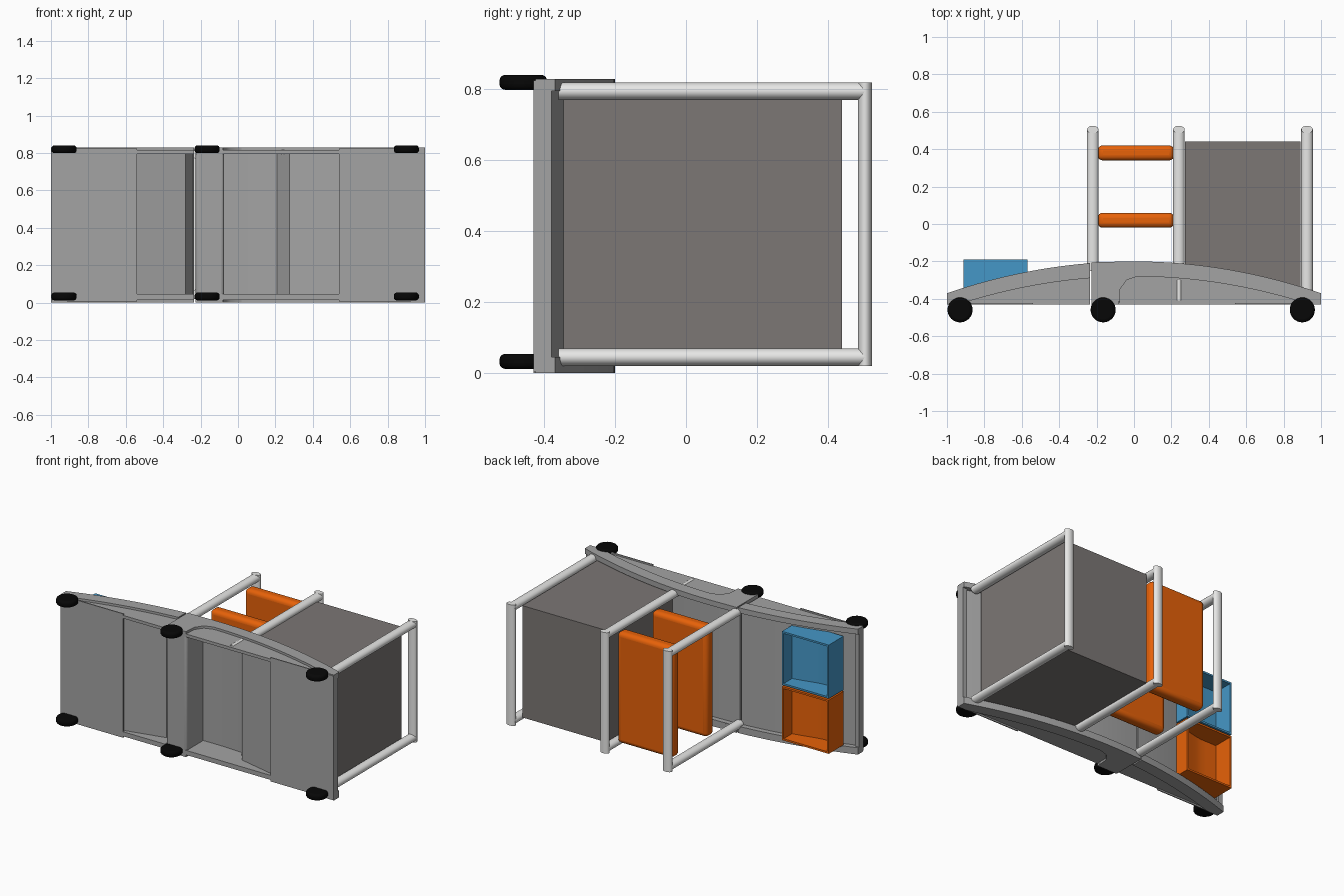
import bpy, bmesh, math
from mathutils import Matrix

old = bpy.data.objects.get("Cube")
if old:
    bpy.data.objects.remove(old, do_unlink=True)


def material(name, rgb):
    m = bpy.data.materials.new(name)
    m.use_nodes = True
    m.diffuse_color = (*rgb, 1)
    bsdf = m.node_tree.nodes["Principled BSDF"]
    bsdf.inputs["Base Color"].default_value = (*rgb, 1)
    bsdf.inputs["Roughness"].default_value = 0.6
    return m


GRAY = material("chassis gray", (0.37, 0.37, 0.37))
PALE = material("pale tube gray", (0.80, 0.80, 0.79))
DARK = material("dark warm gray", (0.20, 0.184, 0.178))
ORANGE = material("orange", (0.89, 0.135, 0.003))
BLUE = material("blue", (0.06, 0.31, 0.57))
BLACK = material("wheel black", (0.002, 0.002, 0.002))


def finish(name, bm, mat, bevel=0, segments=4):
    bmesh.ops.recalc_face_normals(bm, faces=bm.faces)
    me = bpy.data.meshes.new(name)
    bm.to_mesh(me)
    bm.free()
    me.materials.append(mat)
    ob = bpy.data.objects.new(name, me)
    bpy.context.collection.objects.link(ob)
    if bevel:
        mod = ob.modifiers.new("soft edges", 'BEVEL')
        mod.width, mod.segments = bevel, segments
    bpy.ops.object.select_all(action='DESELECT')
    ob.select_set(True)
    bpy.context.view_layer.objects.active = ob
    bpy.ops.object.shade_smooth_by_angle(angle=math.radians(40))
    return ob


def box(name, xs, ys, zs, mat, bevel=0):
    bm = bmesh.new()
    bmesh.ops.create_cube(bm, size=1)
    for v in bm.verts:
        v.co = [a + (b - a) * (c + 0.5) for (a, b), c in zip((xs, ys, zs), v.co)]
    return finish(name, bm, mat, bevel)


def prism(name, outline, zs, mat):
    """Extrude an outline in x and y between two heights."""
    bm = bmesh.new()
    face = bm.faces.new([bm.verts.new((x, y, zs[0])) for x, y in outline])
    new = bmesh.ops.extrude_face_region(bm, geom=[face])["geom"]
    bmesh.ops.translate(bm, vec=(0, 0, zs[1] - zs[0]),
                        verts=[g for g in new if isinstance(g, bmesh.types.BMVert)])
    return finish(name, bm, mat)


def rod(name, center, axis, length, radii, mat, bevel=0, sides=24):
    """Elliptical cylinder along y or z."""
    bm = bmesh.new()
    bmesh.ops.create_cone(bm, cap_ends=True, segments=sides, radius1=1, radius2=1, depth=1)
    size = Matrix.Diagonal((radii[0], radii[1], length, 1))
    turn = Matrix.Rotation(math.radians(90), 4, 'X') if axis == 'Y' else Matrix()
    bm.transform(Matrix.Translation(center) @ turn @ size)
    return finish(name, bm, mat, bevel)


def arch(x):
    return -0.2 - 0.17 * x * x


def on_deck(x):
    return max(arch(x) - 0.045, -0.345)


def band(x0, x1, top, bottom, steps=20):
    """Outline of a curved strip between two height functions."""
    xs = [x0 + (x1 - x0) * i / steps for i in range(steps + 1)]
    return [(x, top(x)) for x in xs] + [(x, bottom(x)) for x in reversed(xs)]


def bin_tray(name, xs, zs, mat, wall=0.012):
    """Thin-walled bin standing on the deck, open to the back."""
    (x0, x1), (z0, z1), top = xs, zs, -0.19
    for part, a, b in (("outer", x0, x0 + wall), ("inner", x1 - wall, x1)):
        prism(f"{name}_{part}_wall", band(a, b, lambda x: top, on_deck, 1), zs, mat)
    for part, a, b in (("lower", z0, z0 + wall), ("upper", z1 - wall, z1)):
        prism(f"{name}_{part}_wall", band(x0, x1, lambda x: top, on_deck, 8), (a, b), mat)
    prism(name + "_base", band(x0, x1, lambda x: on_deck(x) + 0.025, on_deck, 8), zs, mat)


FLOOR, WIDTH = -0.43, 0.83

# Two arched chassis halves with a narrow joint between them
for side, x0, x1 in (("right", -1, -0.235), ("left", -0.226, 1)):
    prism(side + "_deck", band(x0, x1, lambda x: arch(x) - 0.035,
                               lambda x: max(arch(x) - 0.055, FLOOR + 0.005)),
          (0.035, 0.80), GRAY)
    for end, rim, wall in (("lower", (0.0, 0.045), (0.015, 0.045)),
                           ("upper", (0.795, WIDTH), (0.795, 0.815))):
        prism(f"{side}_{end}_arch_rim", band(x0, x1, arch,
              lambda x: max(arch(x) - 0.08, FLOOR + 0.005)), rim, GRAY)
        prism(f"{side}_{end}_side_wall", band(x0, x1, lambda x: arch(x) - 0.05,
              lambda x: FLOOR), wall, GRAY)

# Underside panels, sloping floors behind them, end caps and centre post
for side, s, bend, inner in (("right", -1, -0.28, -0.235), ("left", 1, 0.275, 0.20)):
    box(side + "_underside_panel", sorted((0.54 * s, s)), (FLOOR, -0.423), (0.005, 0.825), GRAY)
    box(side + "_end_cap", sorted((0.97 * s, s)), (FLOOR, -0.38), (0.005, 0.825), GRAY)
    prism(side + "_sloping_floor", [(0.56 * s, -0.415), (bend, -0.35), (inner, -0.25),
          (bend, arch(bend) - 0.05), (0.56 * s, arch(0.56) - 0.045)], (0.04, 0.80), GRAY)
box("center_post", (-0.226, -0.075), (FLOOR, -0.25), (0.005, 0.822), GRAY, 0.015)
for end, zs in (("lower", (0.0, 0.04)), ("upper", (0.795, WIDTH))):
    prism(f"post_{end}_cheek", [(-0.226, FLOOR), (-0.08, FLOOR), (-0.075, -0.35),
          (-0.04, -0.30), (0.02, -0.28), (0.02, -0.2), (-0.226, -0.205)], zs, GRAY)

# Wheels in three pairs
for place, x in (("right", -0.93), ("middle", -0.165), ("left", 0.9)):
    for end, z in (("lower", 0.033), ("upper", 0.82)):
        rod(f"{place}_{end}_wheel", (x, -0.459, z), 'Z', 0.042, (0.067, 0.067),
            BLACK, 0.016, 32)

# Tubular frames
BACK = 0.508
for place, x, start in (("right", -0.22, -0.25), ("middle", 0.24, -0.25),
                        ("left", 0.925, -0.36)):
    for end, z in (("lower", 0.045), ("upper", 0.795)):
        rod(f"{place}_{end}_rail", (x, (start + BACK) / 2, z), 'Y', BACK - start,
            (0.031, 0.025), PALE)
    rod(place + "_frame_bar", (x, 0.505, 0.42), 'Z', 0.80, (0.031, 0.02), PALE)
for end, z in (("lower", 0.03), ("upper", 0.805)):
    rod(f"middle_{end}_pin", (0.24, -0.355, z), 'Y', 0.11, (0.015, 0.015), PALE)

# Cargo
prism("large_crate", band(0.272, 0.89, lambda x: 0.44, on_deck, 8), (0.05, 0.79), DARK)
for name, y in (("back_shelf", 0.38), ("front_shelf", 0.02)):
    box(name, (-0.195, 0.215), (y - 0.04, y + 0.04), (0.055, 0.79), ORANGE, 0.028)
bin_tray("upper_bin", (-0.912, -0.57), (0.415, 0.77), BLUE)
bin_tray("lower_bin", (-0.912, -0.57), (0.05, 0.405), ORANGE)
